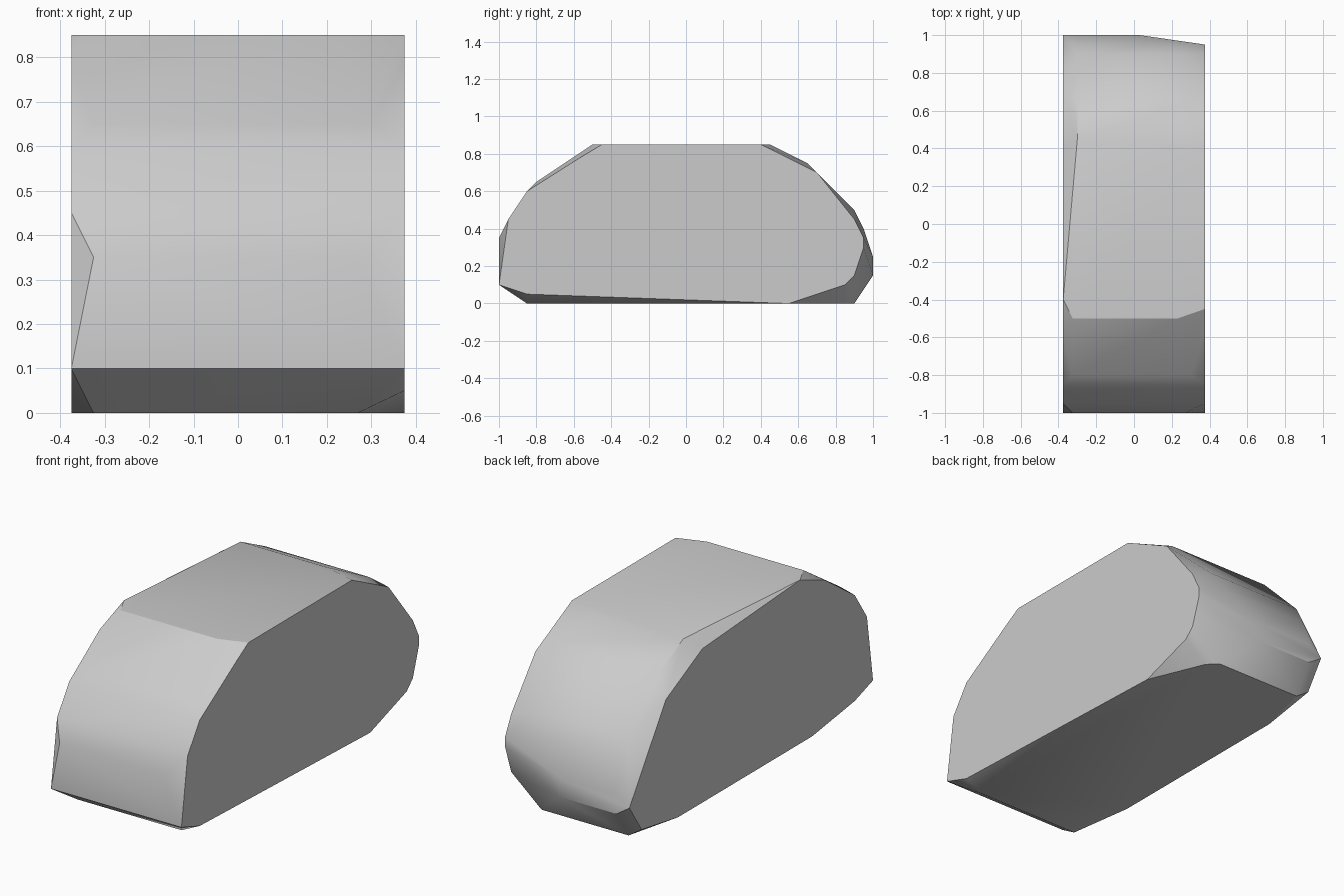
import bpy
import bmesh
import math

# Remove the default cube only
default_cube = bpy.data.objects.get("Cube")
if default_cube:
    bpy.data.objects.remove(default_cube, do_unlink=True)

HALF_WIDTH = 0.375

# Flat side faces, as (y, z) outlines
left_side = [(-1, .1), (-.95, .45), (-.85, .6), (-.55, .79), (-.45, .85), (.4, .85), (.7, .7),
             (.9, .45), (.95, .35), (.95, .3), (.9, .15), (.85, .1), (.55, 0), (-.85, .05)]
right_side = [(-1, .1), (-.95, .45), (-.85, .6), (-.6, .775), (-.4, .85), (.4, .8), (.7, .65),
              (1, .2), (.9, .05), (.6, 0), (-.5, 0), (-.85, .05)]

# Ridges that run across the body: (x start, x end, y, z)
ridges = [
    (-.325, .23, -.5, .85),   # front edge of the top
    (-.325, .3, -.8, .65),    # brow
    (-.325, .27, -1, .35),    # nose
    (-.325, .27, -.85, 0),    # front edge of the base
    (-.3, .2, .45, .85),      # rear edge of the top
    (-.3, .3, .65, .75),      # rear shoulder
    (-.3, .25, .9, .5),       # upper tail
    (-.3, .2, .95, .4),       # middle tail
    (-.3, .03, 1, .25),       # tail
    (-.3, .03, 1, .15),       # lower tail
    (-.3, .2, .9, 0),         # rear edge of the base
    (.07, .25, .85, 0),       # clipped base corner
]


def make_material(name, value):
    """Plain grey material."""
    material = bpy.data.materials.new(name)
    material.use_nodes = True
    colour = (value, value, value, 1)
    material.diffuse_color = colour
    shader = material.node_tree.nodes["Principled BSDF"]
    shader.inputs["Base Color"].default_value = colour
    return material


def make_hull(name, points, material):
    """Faceted solid wrapped tightly around a set of points."""
    bm = bmesh.new()
    for point in points:
        bm.verts.new(point)
    result = bmesh.ops.convex_hull(bm, input=bm.verts[:])
    spare = {item for key in ("geom_interior", "geom_unused") for item in result[key]
             if isinstance(item, bmesh.types.BMVert)}
    bmesh.ops.delete(bm, geom=list(spare), context='VERTS')
    bmesh.ops.dissolve_limit(bm, angle_limit=math.radians(1),
                             verts=bm.verts[:], edges=bm.edges[:])
    bmesh.ops.recalc_face_normals(bm, faces=bm.faces[:])
    mesh = bpy.data.meshes.new(name)
    bm.to_mesh(mesh)
    bm.free()
    mesh.materials.append(material)
    body = bpy.data.objects.new(name, mesh)
    bpy.context.collection.objects.link(body)
    return body


# Rounded block body
points = [(HALF_WIDTH, y, z) for y, z in left_side]
points += [(-HALF_WIDTH, y, z) for y, z in right_side]
for start, end, y, z in ridges:
    points += [(start, y, z), (end, y, z)]
body = make_hull("rounded_block", points, make_material("light grey", 0.6))

# Soft curve across the ends, crisp edges elsewhere
bpy.ops.object.select_all(action='DESELECT')
body.select_set(True)
bpy.context.view_layer.objects.active = body
bpy.ops.object.shade_smooth_by_angle(angle=math.radians(30))
